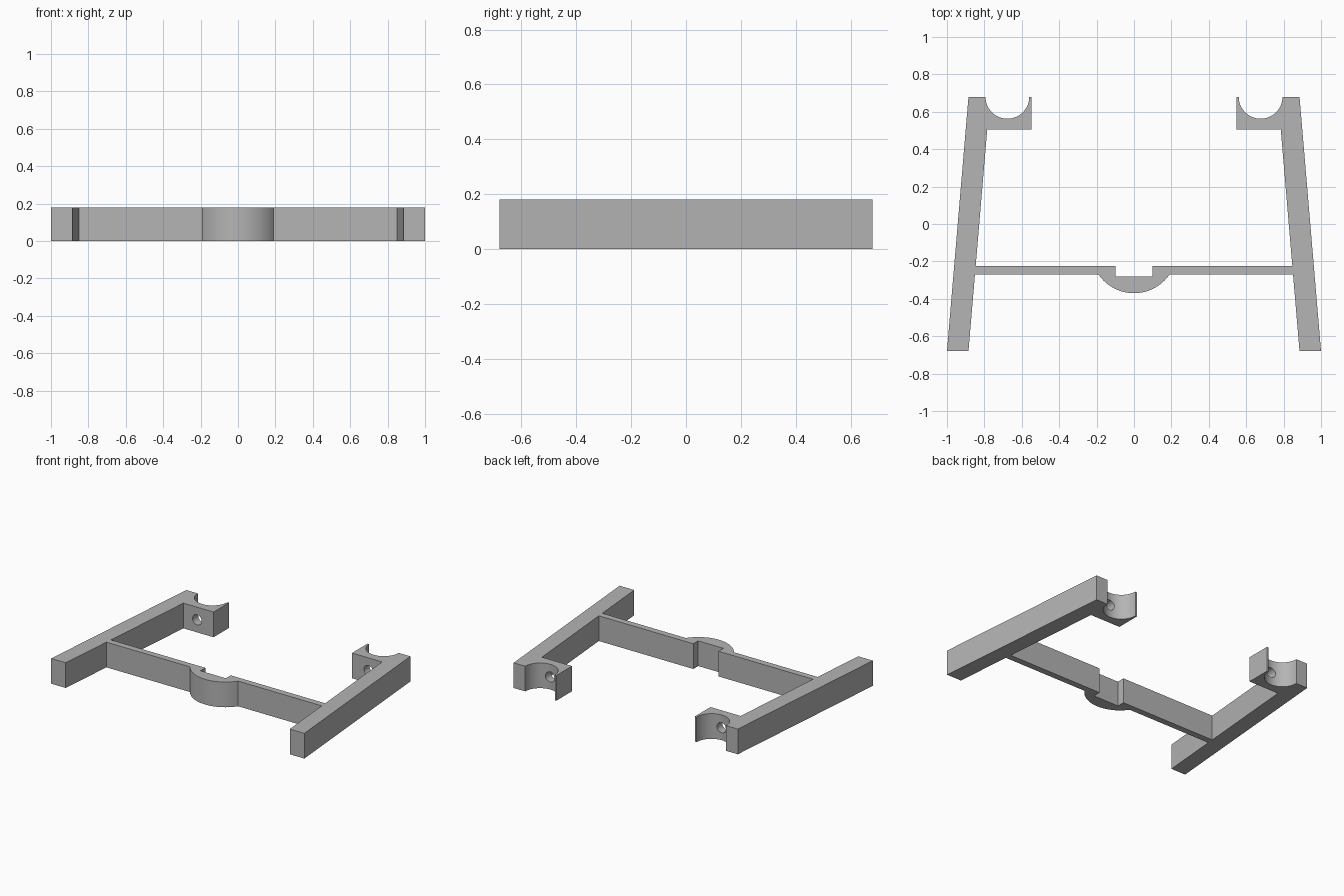
import bpy, bmesh
from math import radians, sin, cos, pi, asin

if "Cube" in bpy.data.objects:
    bpy.data.objects.remove(bpy.data.objects["Cube"], do_unlink=True)

HEIGHT = 0.18
SLOPE = 0.0846          # inward lean of the legs
Y = 0.68                # half the frame depth

grey = bpy.data.materials.new("plain grey")
grey.use_nodes = True
colour = (0.46, 0.46, 0.46, 1)
grey.diffuse_color = colour
grey.node_tree.nodes["Principled BSDF"].inputs["Base Color"].default_value = colour


def arc(cx, cy, r, start, end, steps=32):
    """Points on an arc, angles in radians."""
    angles = [start + (end - start) * i / steps for i in range(steps + 1)]
    return [(cx + r * cos(a), cy + r * sin(a)) for a in angles]


def extrude_profile(name, points):
    """Stand a flat outline on the ground and extrude it to full height."""
    bm = bmesh.new()
    base = bm.faces.new([bm.verts.new((x, y, 0)) for x, y in points])
    top = bmesh.ops.extrude_face_region(bm, geom=[base])["geom"]
    bmesh.ops.translate(bm, vec=(0, 0, HEIGHT),
                        verts=[g for g in top if isinstance(g, bmesh.types.BMVert)])
    bmesh.ops.recalc_face_normals(bm, faces=bm.faces)
    mesh = bpy.data.meshes.new(name)
    bm.to_mesh(mesh)
    bm.free()
    mesh.materials.append(grey)
    obj = bpy.data.objects.new(name, mesh)
    bpy.context.collection.objects.link(obj)
    return obj


def activate(obj):
    bpy.ops.object.select_all(action="DESELECT")
    obj.select_set(True)
    bpy.context.view_layer.objects.active = obj


def inner_x(y):
    """Inner side of the leaning leg."""
    return 0.885 - SLOPE * (y + Y)


# Leg with the half-round cradle at its rear end
cradle_y = 0.505
outline = [(0.885, -Y), (1.0, -Y), (0.885, Y)]
outline += arc(0.677, Y, 0.117, 0, -pi)
outline += [(0.547, Y), (0.547, cradle_y), (inner_x(cradle_y), cradle_y)]
legs = extrude_profile("side_legs", outline)

# Screw hole through the cradle wall
bpy.ops.mesh.primitive_cylinder_add(vertices=32, radius=0.036, depth=0.22,
                                    location=(0.677, 0.56, HEIGHT / 2),
                                    rotation=(radians(90), 0, 0))
cutter = bpy.context.object
cutter.name = "hole_cutter"
cutter.hide_render = True
cutter.data.materials.append(grey)

activate(legs)
cut = legs.modifiers.new("screw_hole", "BOOLEAN")
cut.operation = "DIFFERENCE"
cut.solver = "EXACT"
cut.object = cutter
bpy.ops.object.modifier_apply(modifier=cut.name)
bpy.data.objects.remove(cutter, do_unlink=True)
mirror = legs.modifiers.new("other_side", "MIRROR")
mirror.use_mirror_merge = False
bpy.ops.object.modifier_apply(modifier=mirror.name)

# Crossbar with a rounded front boss and a square notch behind it
front, back, notch = -0.27, -0.225, -0.28
r, cy = 0.23, -0.14
half = asin(0.19 / r)
bar = [(-inner_x(front), front)]
bar += arc(0, cy, r, -pi / 2 - half, -pi / 2 + half)
bar += [(inner_x(front), front), (inner_x(back), back)]
bar += [(0.1, back), (0.1, notch), (-0.1, notch), (-0.1, back), (-inner_x(back), back)]
crossbar = extrude_profile("crossbar", bar)

# Smooth the curved walls, keep the corners sharp
for obj in (legs, crossbar):
    activate(obj)
    bpy.ops.object.shade_smooth_by_angle(angle=radians(30))
